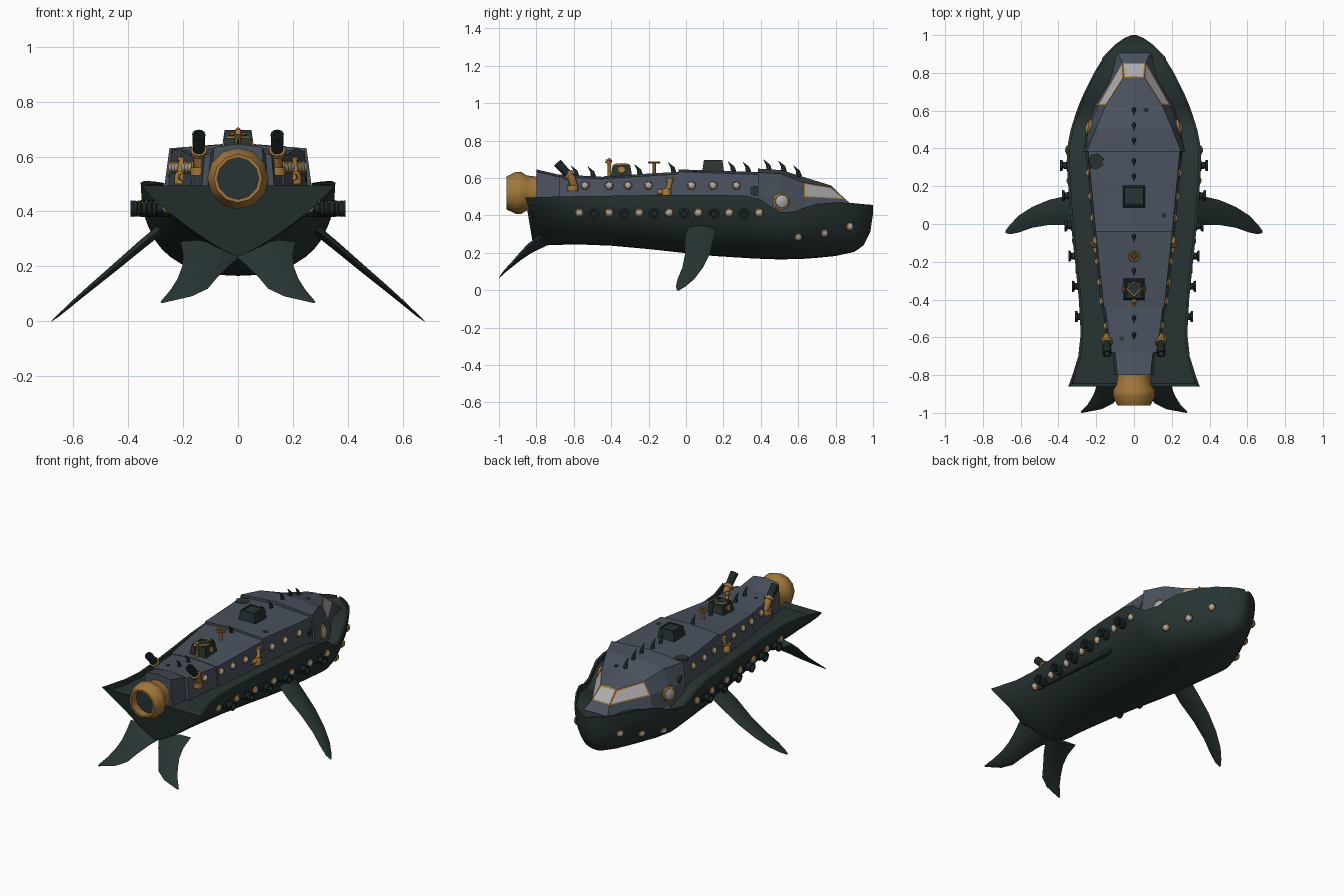
import bpy, bmesh, math
from mathutils import Vector, Matrix
from mathutils.bvhtree import BVHTree

if "Cube" in bpy.data.objects:
    bpy.data.objects.remove(bpy.data.objects["Cube"])

def material(name, rgb):
    m = bpy.data.materials.new(name)
    m.diffuse_color = (*rgb, 1)
    m.use_nodes = True
    m.node_tree.nodes["Principled BSDF"].inputs["Base Color"].default_value = m.diffuse_color
    return m

HULL = material("dark green hull", (0.020, 0.034, 0.033))
GREY = material("slate blue plating", (0.067, 0.083, 0.108))
BRASS = material("brass", (0.36, 0.185, 0.042))
GLASS = material("pale glass", (0.42, 0.42, 0.44))
DARK = material("gunmetal", (0.012, 0.021, 0.021))
solids = []          # surfaces that fittings are placed on

def finish(name, bm, mats, smooth=None, solid=False):
    bmesh.ops.recalc_face_normals(bm, faces=bm.faces[:])
    if solid:
        solids.append(BVHTree.FromBMesh(bm))
    me = bpy.data.meshes.new(name)
    bm.to_mesh(me)
    bm.free()
    ob = bpy.data.objects.new(name, me)
    bpy.context.collection.objects.link(ob)
    for m in mats:
        me.materials.append(m)
    if smooth:
        bpy.ops.object.select_all(action='DESELECT')
        ob.select_set(True)
        bpy.context.view_layer.objects.active = ob
        bpy.ops.object.shade_smooth_by_angle(angle=math.radians(smooth))
    return ob

def loft(name, rings, mat, smooth=None, solid=False):
    bm = bmesh.new()
    vs = [[bm.verts.new(p) for p in r] for r in rings]
    n = len(vs[0])
    for a, b in zip(vs, vs[1:]):
        for i in range(n):
            bm.faces.new((a[i], a[(i + 1) % n], b[(i + 1) % n], b[i]))
    bm.faces.new(vs[0])
    bm.faces.new(vs[-1])
    return finish(name, bm, [mat], smooth, solid)

def lathe(name, profile, loc, axis, mat, segs=12):
    """Profile of (radius, height) turned about an axis starting at loc."""
    rot = Vector(axis).to_track_quat('Z', 'Y')
    rings = [[Vector(loc) + rot @ Vector((r * math.cos(i * math.tau / segs),
              r * math.sin(i * math.tau / segs), h)) for i in range(segs)] for r, h in profile]
    return loft(name, rings, mat, 35)

def blade(name, chords, normal, mat, smooth=None):
    """Lens-section fin through (edge a, edge b, thickness) chords."""
    n = Vector(normal).normalized()
    rings = []
    for a, b, t in chords:
        a, b = Vector(a), Vector(b)
        c, d = a.lerp(b, .25), a.lerp(b, .7)
        rings.append([a, c + n * t / 2, d + n * t / 2, b, d - n * t / 2, c - n * t / 2])
    return loft(name, rings, mat, smooth)

def tube(name, pts, r, mat):
    cu = bpy.data.curves.new(name, 'CURVE')
    cu.dimensions = '3D'
    cu.bevel_depth, cu.bevel_resolution, cu.use_fill_caps = r, 2, True
    sp = cu.splines.new('POLY')
    sp.points.add(len(pts) - 1)
    for p, q in zip(sp.points, pts):
        p.co = (*q, 1)
    cu.materials.append(mat)
    ob = bpy.data.objects.new(name, cu)
    bpy.context.collection.objects.link(ob)

def surface(origin, direction, trees):
    hits = [t.ray_cast(Vector(origin), Vector(direction)) for t in trees]
    hits = [h for h in hits if h[0]]
    best = min(hits, key=lambda h: h[3])
    return best[0], best[1]

# --- hull: stations of y, half width, keel z, rim z, roundness, deck drop
stations = [(1.0, .012, .41, .455, 1, .01), (.985, .05, .31, .457, 1, .02), (.95, .1, .24, .46, .95, .03),
            (.9, .15, .205, .465, .9, .03), (.8, .212, .183, .47, .9, .03), (.7, .262, .173, .462, .9, .03),
            (.63, .292, .168, .44, .9, .03), (.58, .31, .166, .42, .9, .03), (.5, .335, .165, .418, .9, .03),
            (.45, .345, .166, .45, .9, .03), (.4, .354, .168, .485, .9, .03), (.32, .355, .172, .505, .9, .03),
            (.15, .345, .183, .51, .9, .03), (0, .334, .198, .51, .92, .03), (-.2, .312, .22, .508, .95, .03),
            (-.4, .292, .238, .505, 1, .03), (-.58, .282, .245, .503, 1.1, .03), (-.7, .295, .242, .5, 1.3, .03),
            (-.79, .323, .238, .498, 1.5, .03), (-.845, .342, .236, .495, 1.65, .03), (-.86, .35, .235, .495, 1.7, 0)]
rings = []
for y, w, keel, rim, e, drop in stations:
    ring = []
    for i in range(-10, 11):
        t = i / 10 * math.pi / 2
        x = math.copysign(w * abs(math.sin(t)) ** e, t)
        z = rim - (rim - keel) * max(math.cos(t), 0) ** e
        dy = .04 * min(1, (rim - z) / .1) if y < -.8 else 0
        ring.append((x, y + dy, z))
    k = w - min(.014, w * .3)
    ring += [(k, y, rim), (k, y, rim - drop), (-k, y, rim - drop), (-k, y, rim)]
    rings.append(ring)
loft("hull", rings, HULL, 40, True)
hull_tree = [solids[0]]

# --- stepped deckhouse: front y, back y, half widths, roof heights
for i, (y0, y1, w0, w1, z0, z1) in enumerate([(.39, -.04, .243, .203, .625, .64), (-.04, -.44, .203, .16, .627, .603),
                                             (-.44, -.68, .153, .122, .6, .613), (-.68, -.8, .1, .088, .612, .64)]):
    loft(f"deckhouse_section_{i + 2}", [[(-w - .014, y, .45), (-w, y, z - .006), (0, y, z + .006), (w, y, z - .006),
         (w + .014, y, .45)] for y, w, z in ((y0, w0, z0), (y1, w1, z1))], GREY, None, True)

# --- forward cabin with inset windscreen
bm = bmesh.new()
half = [[(.27, .385, .44), (.266, .385, .51), (.25, .385, .63)],
        [(.243, .51, .37), (.237, .51, .505), (.2, .51, .622)],
        [(.212, .63, .38), (.19, .63, .498), (.148, .63, .575)],
        [(.085, .905, .44), (.062, .852, .487), (.055, .775, .552)]]
grid = {s: [[bm.verts.new((s * x, y, z)) for x, y, z in r] for r in half] for s in (1, -1)}
mid = [bm.verts.new((0, y, z)) for y, z in ((.385, .65), (.51, .642), (.63, .605), (.775, .56))]
panes = []
for s, g in grid.items():
    for i in range(3):
        for j in range(2):
            f = bm.faces.new((g[i][j], g[i + 1][j], g[i + 1][j + 1], g[i][j + 1]))
            if i == 2 and j == 1:
                panes.append(f)
        bm.faces.new((g[i][2], g[i + 1][2], mid[i + 1], mid[i]))
a, b = grid[1], grid[-1]
bm.faces.new((a[3][0], a[3][1], b[3][1], b[3][0]))
panes.append(bm.faces.new((a[3][1], a[3][2], mid[3], b[3][2], b[3][1])))
bm.faces.new((*a[0], mid[0], *b[0][::-1]))
bm.faces.new([g[i][0] for g, o in ((a, range(4)), (b, range(3, -1, -1))) for i in o])
bmesh.ops.recalc_face_normals(bm, faces=bm.faces[:])
frame = bmesh.ops.inset_individual(bm, faces=panes, thickness=.011, depth=0)["faces"]
for f in frame:
    f.material_index = 1
for f in panes:
    f.material_index = 2
finish("forward_cabin", bm, [GREY, BRASS, GLASS], None, True)

# --- side fins and tail flukes
for s, side in ((1, "right"), (-1, "left")):
    blade(f"{side}_fin", [((s * x, y0, z), (s * x, y1, z), t) for x, y0, y1, z, t in
          ((.27, .165, .01, .345, .035), (.35, .15, -.005, .28, .032), (.45, .128, -.005, .195, .026),
           (.54, .09, -.02, .12, .02), (.61, .045, -.045, .06, .014), (.655, -.002, -.054, .02, .008),
           (.68, -.035, -.048, .0, .003))], (s * .64, 0, .77), HULL, 50)
    blade(f"{side}_fluke", [((s * a[0], a[1], a[2]), (s * b[0], b[1], b[2]), t) for a, b, t in
          (((-.02, -.76, .245), (.21, -.77, .29), .05), ((.03, -.84, .205), (.2, -.83, .245), .04),
           ((.075, -.9, .16), (.203, -.875, .2), .028), ((.11, -.95, .118), (.22, -.915, .155), .02),
           ((.17, -.98, .09), (.245, -.955, .115), .012), ((.275, -1.0, .066), (.283, -.995, .07), .004))],
          (s * .2, -.6, .75), HULL, 50)

# --- fittings on both sides
def porthole(name, y, z, r, s, trees):
    p, n = surface((s, y, z), (-s, 0, 0), trees)
    n = n if n.x * s > 0 else -n
    lathe(name + "_rim", [(r, -.01), (r, .006), (r * .8, .011), (r * .7, .006)], p, n, BRASS)
    lathe(name + "_glass", [(r * .78, 0), (r * .74, .01), (r * .4, .016), (.001, .018)], p, n, GLASS)

for s in (1, -1):
    for y in (-.57, -.41, -.25, -.09, .065, .23, .39):
        porthole("hull_porthole", y, .415, .025, s, hull_tree)
    for y, z in ((.6, .285), (.74, .305), (.875, .34)):
        porthole("bow_porthole", y, z, .023, s, hull_tree)
    for y in (-.54, -.41, -.31, -.2, .03, .145, .27):
        porthole("deckhouse_porthole", y, .56, .023, s, solids[1:])
    porthole("large_porthole", .51, .475, .046, s, solids[1:])
    for y in (-.49, -.33, -.17, -.01, .15, .31):
        p, n = surface((s, y, .41), (-s, 0, 0), hull_tree)
        lathe("cannon", [(.031, -.02), (.031, .012), (.019, .014), (.017, .032), (.028, .036), (.03, .048),
                         (.017, .048), (.015, .025)], p, (s, 0, 0), DARK)
    # exhaust stack
    tube("exhaust_elbow", [(s * .1, -.585, .545), (s * .125, -.59, .545), (s * .143, -.6, .56), (s * .143, -.612, .6),
                           (s * .143, -.635, .63)], .022, BRASS)
    lathe("exhaust_base", [(.03, 0), (.03, .03)], (s * .143, -.605, .53), (0, 0, 1), BRASS)
    lathe("exhaust_collar", [(.03, 0), (.03, .016)], (s * .143, -.622, .612), (0, -.7, .7), BRASS)
    lathe("exhaust_tip", [(.021, 0), (.024, .085), (.016, .085), (.014, .05)],
          (s * .143, -.63, .62), (0, -.68, .72), DARK)
    # side pump
    tube("pump_pipe", [(s * .2, -.15, .525), (s * .208, -.115, .525), (s * .208, -.09, .55), (s * .2, -.085, .595)],
         .014, BRASS)
    lathe("pump_body", [(.024, 0), (.024, .03), (.015, .045)], (s * .208, -.105, .5), (0, 0, 1), BRASS)
    lathe("pump_cap", [(.02, 0), (.02, .014)], (s * .2, -.085, .585), (0, 0, 1), BRASS)
    p, n = surface((s, .39 - .02 * s, .53), (-s, 0, 0), solids[1:])
    lathe("side_patch", [(.03, -.01), (.027, .003)], p, (s, 0, 0), HULL, 7)

# --- stern nozzle
lathe("stern_nozzle", [(.085, -.02), (.09, .02), (.093, .05), (.112, .08), (.112, .11), (.088, .16), (.076, .16),
                       (.08, .1)], (0, -.8, .52), (0, -1, 0), BRASS, 12)
lathe("nozzle_core", [(.08, 0), (.078, .006)], (0, -.9, .52), (0, -1, 0), HULL, 12)

# --- roof fittings
def roof(x, y):
    return surface((x, y, 2), (0, 0, -1), solids)[0].z

for y in (.6, .52, .44, .33, .25, -.07, -.25, -.5, -.59):
    z = roof(0, y) - .004
    blade("spine_spike", [((0, y + .02, z), (0, y - .01, z), .02), ((0, y + .009, z + .03), (0, y - .012, z + .027), .014),
                          ((0, y - .024, z + .056), (0, y - .026, z + .055), .002)], (1, 0, 0), HULL)
for x, y, r in ((-.2, .33, .045), (.065, .6, .013), (.16, .045, .014), (-.065, -.605, .012)):
    lathe("roof_patch", [(r, -.01), (r * .9, .004)], (x, y, roof(x, y)), (0, 0, 1), HULL, 7)

def hatch(name, y, w, z0, z1):
    loft(name, [[(sx * k, y + sy * k, z) for sx, sy in ((-1, -1), (1, -1), (1, 1), (-1, 1))]
                for k, z in ((w, z0), (w * .82, z1), (w * .68, z1), (w * .66, z1 - .005))], HULL)

hatch("forward_hatch", .145, .06, .62, .697)
hatch("aft_hatch", -.345, .058, .6, .668)
for s in (1, -1):
    lathe("hatch_lamp", [(.018, 0), (.018, .01)], (s * .048, -.345, .64), (s, 0, .3), BRASS)
lathe("hatch_lid", [(.045, 0), (.04, .008)], (0, -.345, .667), (0, 0, 1), BRASS, 4)
lathe("hatch_plate", [(.034, 0), (.032, .005)], (0, -.345, .673), (0, 0, 1), HULL, 4)
tube("periscope", [(0, -.41, .59), (0, -.41, .685), (0, -.43, .69)], .011, BRASS)
lathe("periscope_top", [(.014, 0), (.014, .01), (.003, .022)], (0, -.41, .684), (0, 0, 1), BRASS, 8)

# --- valve wheel
lathe("valve_post", [(.018, 0), (.009, .015), (.009, .07)], (0, -.17, .615), (0, 0, 1), BRASS, 8)
bpy.ops.mesh.primitive_torus_add(location=(0, -.17, .683), major_radius=.027, minor_radius=.006,
                                 major_segments=12, minor_segments=6)
wheel = bpy.context.object
wheel.name = "valve_wheel"
wheel.data.materials.append(BRASS)
for d in ((1, 0), (0, 1)):
    tube("valve_spoke", [(-.027 * d[0], -.17 - .027 * d[1], .683), (.027 * d[0], -.17 + .027 * d[1], .683)], .004, BRASS)
